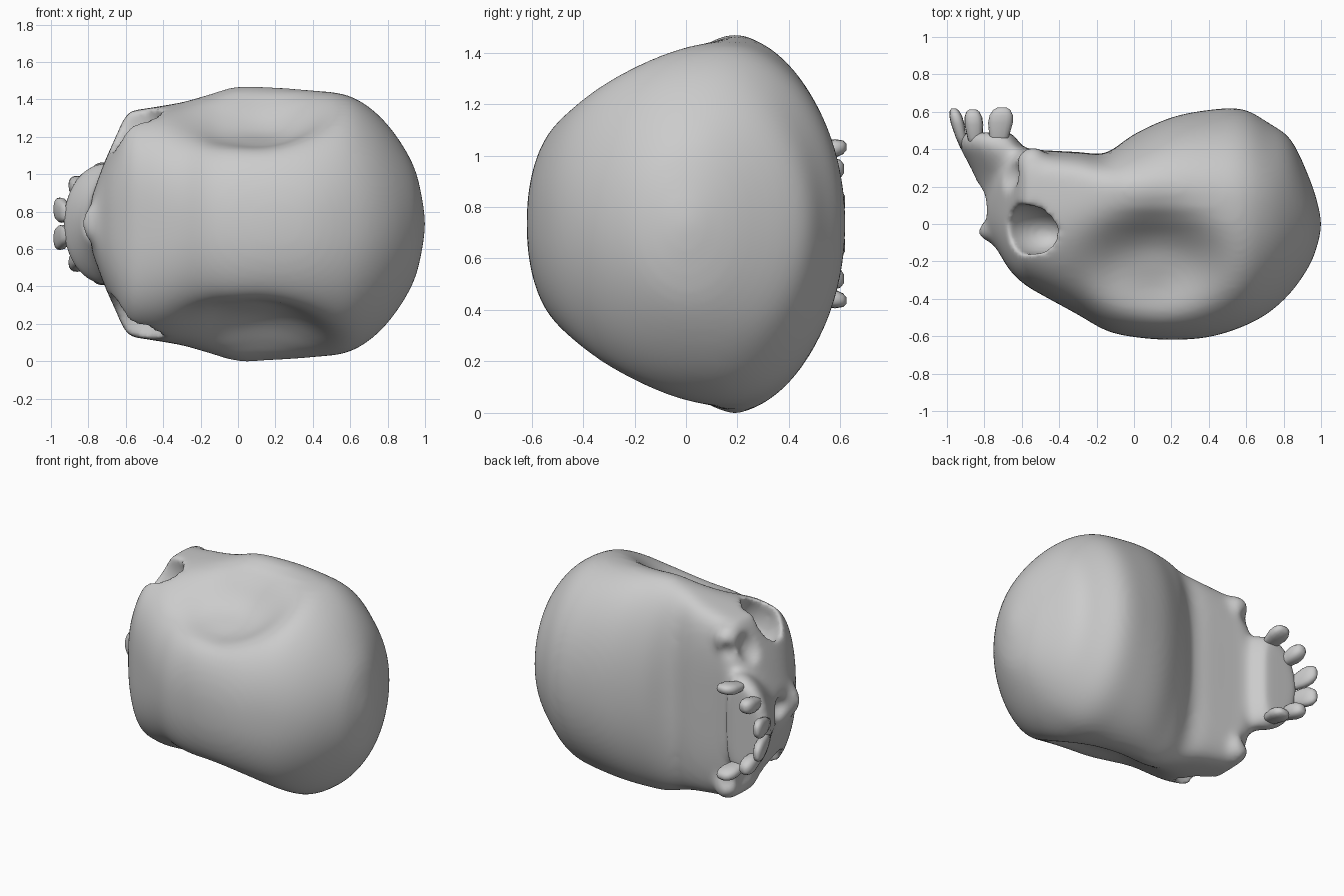
import bpy, bmesh, math
from mathutils import Matrix

if "Cube" in bpy.data.objects:
    bpy.data.objects.remove(bpy.data.objects["Cube"])

ZC = 0.735  # the skull lies on its side: mirror plane is z = ZC


def spline(rows, n):
    """Catmull-Rom resampling of parameter rows."""
    out = []
    for i in range(len(rows) - 1):
        p0, p1 = rows[max(i - 1, 0)], rows[i]
        p2, p3 = rows[i + 1], rows[min(i + 2, len(rows) - 1)]
        for k in range(n):
            t = k / n
            out.append([0.5 * (2 * b + (c - a) * t + (2 * a - 5 * b + 4 * c - d) * t * t
                               + (3 * b - a - 3 * c + d) * t ** 3)
                        for a, b, c, d in zip(p0, p1, p2, p3)])
    return out + [list(rows[-1])]


def loft(bm, rings):
    """Skin a list of closed rings and cap the ends."""
    vs = [[bm.verts.new(p) for p in r] for r in rings]
    n = len(vs[0])
    for a, b in zip(vs, vs[1:]):
        for i in range(n):
            bm.faces.new((a[i], a[(i + 1) % n], b[(i + 1) % n], b[i]))
    bm.faces.new(vs[0][::-1])
    bm.faces.new(vs[-1])


def ellipsoid(bm, loc, size, rot=None):
    m = Matrix.Translation(loc) @ (rot or Matrix()) @ Matrix.Diagonal((*size, 1))
    bmesh.ops.create_uvsphere(bm, u_segments=32, v_segments=20, radius=1, matrix=m)


def finish(bm, name):
    bmesh.ops.recalc_face_normals(bm, faces=bm.faces[:])
    me = bpy.data.meshes.new(name)
    bm.to_mesh(me)
    bm.free()
    me.shade_smooth()
    ob = bpy.data.objects.new(name, me)
    bpy.context.collection.objects.link(ob)
    return ob


def spow(v, e):
    return math.copysign(abs(v) ** e, v)


# cranium and upper face: x, y min, y max, half width, y of widest point,
# squareness of base, squareness of crown
stations = [
    (-0.79, -0.06, 0.28, 0.12, 0.10, 2.2, 2.0),
    (-0.73, -0.14, 0.33, 0.29, 0.12, 2.5, 2.5),
    (-0.67, -0.24, 0.36, 0.43, 0.17, 3.0, 2.9),
    (-0.59, -0.32, 0.40, 0.59, 0.20, 4.0, 3.0),
    (-0.50, -0.375, 0.395, 0.615, 0.20, 4.0, 2.8),
    (-0.30, -0.485, 0.385, 0.65, 0.18, 3.6, 2.3),
    (-0.15, -0.57, 0.38, 0.695, 0.17, 2.7, 2.2),
    (0.00, -0.605, 0.48, 0.74, 0.17, 2.1, 2.2),
    (0.20, -0.62, 0.57, 0.733, 0.17, 2.1, 2.2),
    (0.40, -0.605, 0.61, 0.715, 0.16, 2.05, 2.2),
    (0.58, -0.55, 0.615, 0.69, 0.13, 2.0, 2.2),
    (0.72, -0.475, 0.54, 0.61, 0.10, 2.0, 2.1),
    (0.84, -0.365, 0.45, 0.48, 0.06, 2.0, 2.0),
    (0.94, -0.22, 0.24, 0.31, 0.02, 2.0, 2.0),
    (0.985, -0.10, 0.10, 0.14, 0.0, 2.0, 2.0),
    (1.003, -0.01, 0.01, 0.01, 0.0, 2.0, 2.0),
]
N = 72
bm = bmesh.new()
rings = []
for x, y0, y1, w, yw, e, f in spline(stations, 5):
    ring = []
    for i in range(N):
        a = 2 * math.pi * i / N
        c, s = math.cos(a), math.sin(a)
        p = 2 / (e if s > 0 else f)
        y = yw + spow(s, p) * (y1 - yw if s > 0 else yw - y0)
        z = spow(c, p) * w
        # hollow of the temple on each side
        r2 = ((x - 0.10) / 0.35) ** 2 + ((y + 0.23) / 0.26) ** 2
        z *= 1 - 0.32 * math.exp(-r2 ** 1.6)
        ring.append((x, y, ZC + z))
    rings.append(ring)
loft(bm, rings)

# upper jaw: y, x front, x rear, half width
jaw = [(0.00, -0.78, -0.40, 0.16), (0.15, -0.815, -0.45, 0.24), (0.25, -0.85, -0.50, 0.28),
       (0.35, -0.90, -0.56, 0.32), (0.43, -0.94, -0.61, 0.33), (0.49, -0.92, -0.65, 0.29)]
rings = []
for y, xf, xr, w in spline(jaw, 5):
    ring = []
    for i in range(48):
        a = 2 * math.pi * i / 48
        c, s = math.cos(a), math.sin(a)
        xm = xr - 0.10
        x = xm + (c * (xf - xm) if c > 0 else spow(c, 0.6) * (xm - xr))
        ring.append((x, y, ZC + w * spow(s, 1.0 if c > 0 else 0.6)))
    rings.append(ring)
loft(bm, rings)

# nasal bone and cheekbone corners
ellipsoid(bm, (-0.755, -0.04, ZC), (0.085, 0.055, 0.11))
for s in (-1, 1):
    ellipsoid(bm, (-0.545, 0.31, ZC + s * 0.50), (0.09, 0.11, 0.10))
skull = finish(bm, "skull")


def cutter(name, parts):
    cb = bmesh.new()
    for loc, size, rot in parts:
        ellipsoid(cb, loc, size, rot)
    ob = finish(cb, name)
    ob.hide_render = True
    ob.display_type = 'WIRE'
    return ob


# eye sockets, nose opening, cheek hollows
R = Matrix.Rotation
cutters = [
    cutter("socket_cutter", [((-0.545, -0.03, ZC + s * 0.50), (0.165, 0.13, 0.24),
                              R(-s * 0.6, 4, 'Y') @ R(-s * 0.15, 4, 'X')) for s in (-1, 1)]),
    cutter("nose_cutter", [((-0.85, 0.11, ZC), (0.13, 0.10, 0.085), None)]),
    cutter("cheek_cutter", [((-0.76, 0.27, ZC + s * 0.47), (0.155, 0.13, 0.15), None) for s in (-1, 1)]),
    cutter("under_cheek_cutter", [((-0.63, 0.45, ZC + s * 0.44), (0.11, 0.10, 0.09), None) for s in (-1, 1)]),
]


def remesh(size):
    m = skull.modifiers.new("blend", 'REMESH')
    m.mode, m.voxel_size, m.use_smooth_shade = 'VOXEL', size, True


def smooth(n):
    m = skull.modifiers.new("soften", 'SMOOTH')
    m.factor, m.iterations = 0.5, n


remesh(0.02)
smooth(8)
for c in cutters:
    m = skull.modifiers.new("cut", 'BOOLEAN')
    m.operation, m.object, m.solver = 'DIFFERENCE', c, 'EXACT'
remesh(0.018)
smooth(12)

# teeth: x, root y, half-spread, thickness, width, lean in x
teeth = [(-0.94, 0.525, 0.07, 0.036, 0.066, 0.25),
         (-0.855, 0.52, 0.20, 0.05, 0.052, 0.08),
         (-0.715, 0.53, 0.285, 0.066, 0.038, -0.1)]
for k, (x, y, spread, tx, tz, lean) in enumerate(teeth):
    for s, side in ((-1, "lower"), (1, "upper")):
        bm = bmesh.new()
        rings = []
        for h, g in ((-0.12, 0.5), (-0.06, 0.8), (0.01, 1.0), (0.05, 0.95), (0.08, 0.7), (0.093, 0.35)):
            rings.append([(x - lean * h + tx * g * spow(math.cos(a), 0.8), y + h,
                           ZC + s * (spread + 0.15 * h) + tz * g * spow(math.sin(a), 0.8))
                          for a in [2 * math.pi * i / 16 for i in range(16)]])
        loft(bm, rings)
        finish(bm, f"tooth_{k + 1}_{side}")
